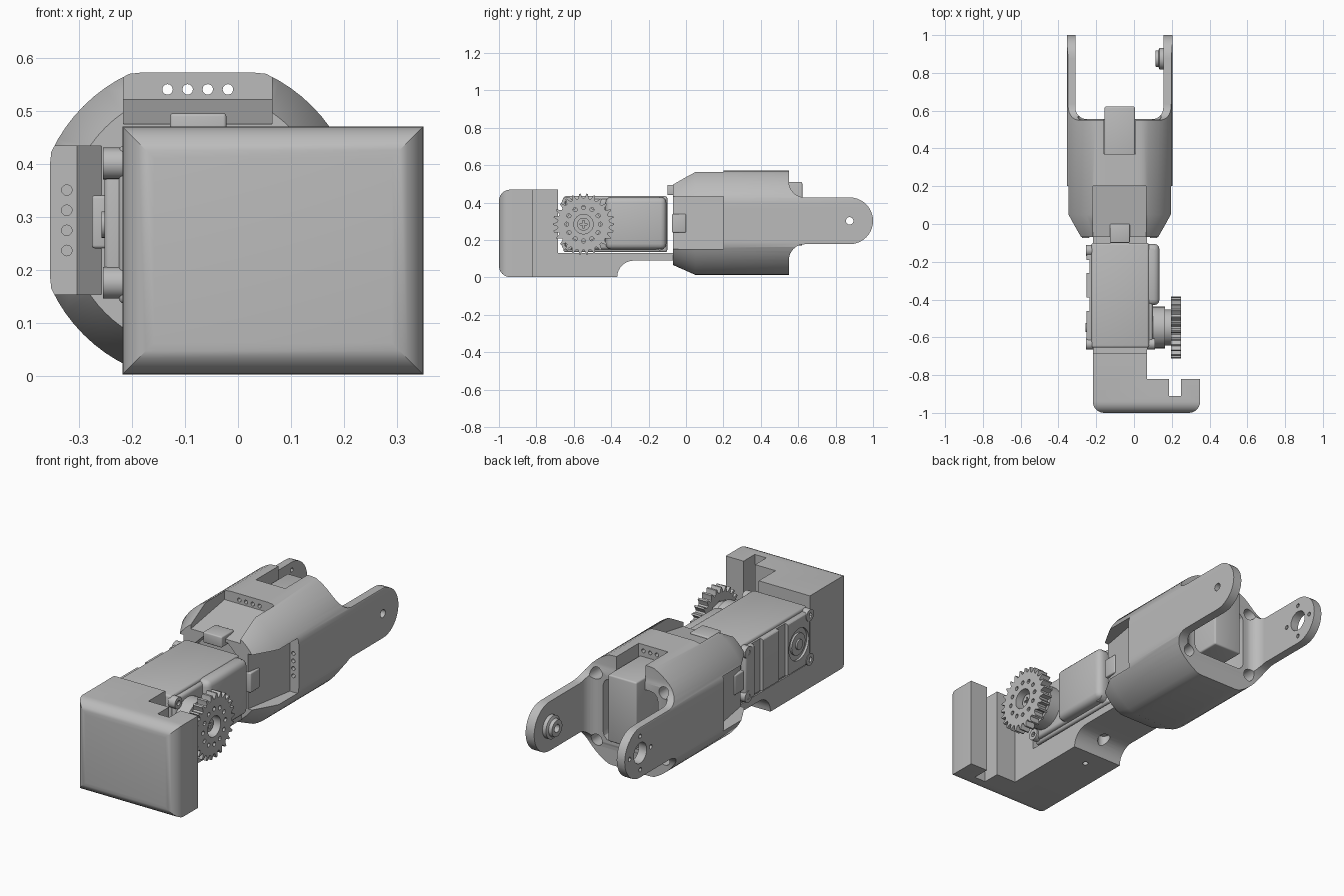
import bpy, bmesh
from math import sin, cos, pi, radians

if "Cube" in bpy.data.objects:
    bpy.data.objects.remove(bpy.data.objects["Cube"])

grey = bpy.data.materials.new("plain_grey")
grey.use_nodes = True
COLOUR = (0.5, 0.5, 0.5, 1)
grey.diffuse_color = COLOUR
grey.node_tree.nodes["Principled BSDF"].inputs["Base Color"].default_value = COLOUR

CX, CZ = -0.076, 0.293      # long axis of the shell
HALF = 0.279                # half width across the shell flats
GY, GZ = -0.548, 0.285      # gear axis
AY, AZ = 0.875, 0.303       # arm pivot


def place(axis, a, b, t):
    return {"x": (t, a, b), "y": (a, t, b), "z": (a, b, t)}[axis]


def finish(name, bm):
    bmesh.ops.recalc_face_normals(bm, faces=bm.faces)
    mesh = bpy.data.meshes.new(name)
    bm.to_mesh(mesh)
    bm.free()
    mesh.materials.append(grey)
    ob = bpy.data.objects.new(name, mesh)
    bpy.context.collection.objects.link(ob)
    return ob


def loft(name, axis, rings):
    """rings: list of (position along axis, list of 2D points)"""
    bm = bmesh.new()
    loops = [[bm.verts.new(place(axis, a, b, t)) for a, b in pts] for t, pts in rings]
    n = len(loops[0])
    for lo, hi in zip(loops, loops[1:]):
        for i in range(n):
            j = (i + 1) % n
            bm.faces.new((lo[i], lo[j], hi[j], hi[i]))
    bm.faces.new(loops[0])
    bm.faces.new(loops[-1])
    return finish(name, bm)


def prism(name, axis, pts, lo, hi):
    return loft(name, axis, [(lo, pts), (hi, pts)])


def arc(a, b, r, start, end, n=8):
    return [(a + r * cos(radians(start + (end - start) * i / n)),
             b + r * sin(radians(start + (end - start) * i / n))) for i in range(n + 1)]


def cyl(name, axis, a, b, r, lo, hi, n=24):
    return prism(name, axis, arc(a, b, r, 0, 360, n)[:-1], lo, hi)


def box(name, x, y, z, bevel=0.0):
    ob = prism(name, "z", [(x[0], y[0]), (x[1], y[0]), (x[1], y[1]), (x[0], y[1])], *z)
    if bevel:
        round_edges(ob, bevel, lambda e: True, 3)
    return ob


def round_edges(ob, width, rule, segments):
    bm = bmesh.new()
    bm.from_mesh(ob.data)
    bmesh.ops.bevel(bm, geom=[e for e in bm.edges if rule(e)], offset=width,
                    segments=segments, profile=0.5, affect="EDGES")
    bm.to_mesh(ob.data)
    bm.free()


def boolean(ob, cutter, operation="DIFFERENCE"):
    mod = ob.modifiers.new("cut", "BOOLEAN")
    mod.operation, mod.solver, mod.object = operation, "EXACT", cutter
    bpy.context.view_layer.objects.active = ob
    bpy.ops.object.modifier_apply(modifier=mod.name)
    bpy.data.objects.remove(cutter)


# Front block: stepped and slotted plan, pillowed front face
plan = [(-0.218, -1), (0.35, -1), (0.35, -0.82), (0.25, -0.82), (0.25, -0.91),
        (0.185, -0.91), (0.185, -0.82), (0.07, -0.82), (0.07, -0.685), (-0.218, -0.685)]
front_block = prism("front_block", "z", plan, 0.002, 0.47)
round_edges(front_block, 0.06, lambda e: all(v.co.y < -0.99 for v in e.verts), 6)

# Tray under the motor, with a scooped end and thin floor
tray = prism("tray", "x", [(-0.69, 0.002)] + arc(-0.28, 0.002, 0.088, 180, 90) +
             [(0.0, 0.09), (0.0, 0.13), (-0.69, 0.13)], -0.218, 0.07)
boolean(tray, cyl("cut", "z", CX, -0.46, 0.014, -0.1, 0.06))
boolean(tray, cyl("cut", "z", CX, -0.32, 0.03, -0.1, 0.11))

# Shell: clipped circle, tapered at the front, running back into the arms
def section(s):
    clip = lambda v: max(-HALF, min(HALF, v))
    return [(CX + s * clip(a), CZ + s * clip(b)) for a, b in arc(0, 0, 0.305, 0, 360, 72)[:-1]]

shell = loft("shell_and_arms", "y",
             [(-0.07, section(0.81)), (0.05, section(1)), (1.0, section(1))])
side = ([(-0.3, -0.1), (0.55, -0.1)] + arc(0.635, AZ - 0.21, 0.085, 180, 90) +
        arc(AY, AZ, 0.125, -90, 90, 20) + arc(0.635, AZ + 0.21, 0.085, 270, 180) +
        [(0.55, 0.8), (-0.3, 0.8)])
boolean(shell, prism("cut", "x", side, -0.6, 0.6), "INTERSECT")

# Gap between the arms and the rear cavity
gap = (arc(-0.25, 0.615, 0.06, 180, 270) + arc(0.095, 0.615, 0.06, 270, 360) +
       [(0.155, 1.2), (-0.31, 1.2)])
boolean(shell, prism("cut", "z", gap, -0.2, 0.8))
boolean(shell, box("cut", (-0.23, 0.078), (0.37, 0.7), (0.135, 0.45), 0.04))
boolean(shell, box("cut", (-0.158, 0.007), (0.37, 0.7), (0.3, 0.7)))
for sx in (-1, 1):
    for sz in (-1, 1):
        boolean(shell, cyl("cut", "y", CX + sx * 0.19, CZ + sz * 0.17, 0.03, 0.45, 0.6))

# Front pocket: octagonal
pocket = [(CX + 0.178 * cos(pi / 8 + i * pi / 4), CZ + 0.178 * sin(pi / 8 + i * pi / 4))
          for i in range(8)]
boolean(shell, prism("cut", "y", pocket, -0.2, 0.03))

# Recesses on the top and both sides, each with four holes
recess = [(0.2, 0.228), (-0.08, 0.18), (-0.2, 0.18), (-0.2, 0.5), (0.2, 0.5)]
boolean(shell, prism("cut", "x", [(y, CZ + r) for y, r in recess], CX - 0.14, CX + 0.14))
for s in (-1, 1):
    boolean(shell, prism("cut", "z", [(CX + s * r, y) for y, r in recess], CZ - 0.14, CZ + 0.14))
for k in (-0.057, -0.019, 0.019, 0.057):
    boolean(shell, cyl("cut", "y", CX + k, CZ + 0.247, 0.01, 0.1, 0.45, 12))
    for s in (-1, 1):
        boolean(shell, cyl("cut", "y", CX + s * 0.247, CZ + k, 0.01, 0.1, 0.3, 12))

# Arm pivot holes
boolean(shell, cyl("cut", "x", AY, AZ, 0.02, 0.1, 0.3))
boolean(shell, cyl("cut", "x", AY, AZ, 0.052, -0.5, -0.2))
for i in range(4):
    t = i * pi / 2
    boolean(shell, cyl("cut", "x", AY + 0.085 * cos(t), AZ + 0.085 * sin(t), 0.011, -0.5, -0.2, 12))

# Pivot boss on the inner face of one arm
boss = loft("pivot_boss", "x", [(t, arc(AY, AZ, r, 0, 360, 28)[:-1]) for t, r in
                                ((0.16, 0.058), (0.135, 0.058), (0.13, 0.045), (0.113, 0.042))])
boolean(boss, cyl("cut", "x", AY, AZ, 0.02, 0.0, 0.3))

# Rear motor block and front locking tabs
box("rear_motor", (-0.156, 0.005), (0.3, 0.622), (0.17, 0.51), 0.008)
box("top_tab", (-0.128, -0.022), (-0.1, 0.0), (0.44, 0.495), 0.006)
for s, name in ((-1, "right_tab"), (1, "left_tab")):
    xs = sorted((CX + s * 0.16, CX + s * 0.2))
    box(name, xs, (-0.075, 0.0), (0.24, 0.34), 0.006)

# Main motor: body, gear side case and back cap
box("motor_body", (-0.225, 0.08), (-0.655, -0.1), (0.135, 0.435), 0.012)
box("motor_case", (0.05, 0.135), (-0.43, -0.105), (0.15, 0.43), 0.03)
box("motor_neck", (0.05, 0.1), (-0.645, -0.38), (0.15, 0.42), 0.015)
cap = box("motor_cap", (-0.252, -0.2), (-0.64, -0.12), (0.155, 0.42), 0.01)
for y in (-0.44, -0.24):
    boolean(cap, box("cut", (-0.3, -0.235), (y - 0.02, y + 0.05), (0.0, 0.6)))
boolean(cap, cyl("cut", "x", GY, GZ, 0.08, -0.3, -0.24, 32))
cyl("cap_hub", "x", GY, GZ, 0.055, -0.25, -0.2)
cyl("cap_hub_pin", "x", GY, GZ, 0.025, -0.258, -0.2)
for y in (-0.635, -0.14):
    for z in (0.175, 0.4):
        for x0, x1 in ((-0.255, -0.215), (0.07, 0.11)):
            lug = cyl("screw_lug", "x", y, z, 0.03, x0, x1, 16)
            boolean(lug, cyl("cut", "x", y, z, 0.013, x0 - 0.01, x1 + 0.01, 12))

# Output horn and gear wheel
cyl("horn_base", "x", GY, GZ, 0.11, 0.09, 0.165, 40)
cyl("horn_neck", "x", GY, GZ, 0.095, 0.16, 0.2, 40)
TEETH = 26
rim = []
for i in range(TEETH):
    for k, r in ((-0.36, 0.139), (-0.2, 0.151), (-0.11, 0.164),
                 (0.11, 0.164), (0.2, 0.151), (0.36, 0.139)):
        t = (i + k) * 2 * pi / TEETH
        rim.append((GY + r * cos(t), GZ + r * sin(t)))
gear = prism("gear", "x", rim, 0.197, 0.25)
boolean(gear, cyl("cut", "x", GY, GZ, 0.052, 0.1, 0.3, 32))
for i in range(12):
    t = i * pi / 6
    boolean(gear, cyl("cut", "x", GY + 0.09 * cos(t), GZ + 0.09 * sin(t), 0.011, 0.1, 0.3, 12))
screw = cyl("gear_screw", "x", GY, GZ, 0.034, 0.19, 0.222)
boolean(screw, box("cut", (0.212, 0.3), (GY - 0.02, GY + 0.02), (GZ - 0.005, GZ + 0.005)))
boolean(screw, box("cut", (0.212, 0.3), (GY - 0.005, GY + 0.005), (GZ - 0.02, GZ + 0.02)))

# Smooth the curved faces, keep hard edges
for ob in bpy.context.scene.objects:
    if ob.type == "MESH":
        ob.select_set(True)
        bpy.context.view_layer.objects.active = ob
bpy.ops.object.shade_smooth_by_angle(angle=radians(30))
